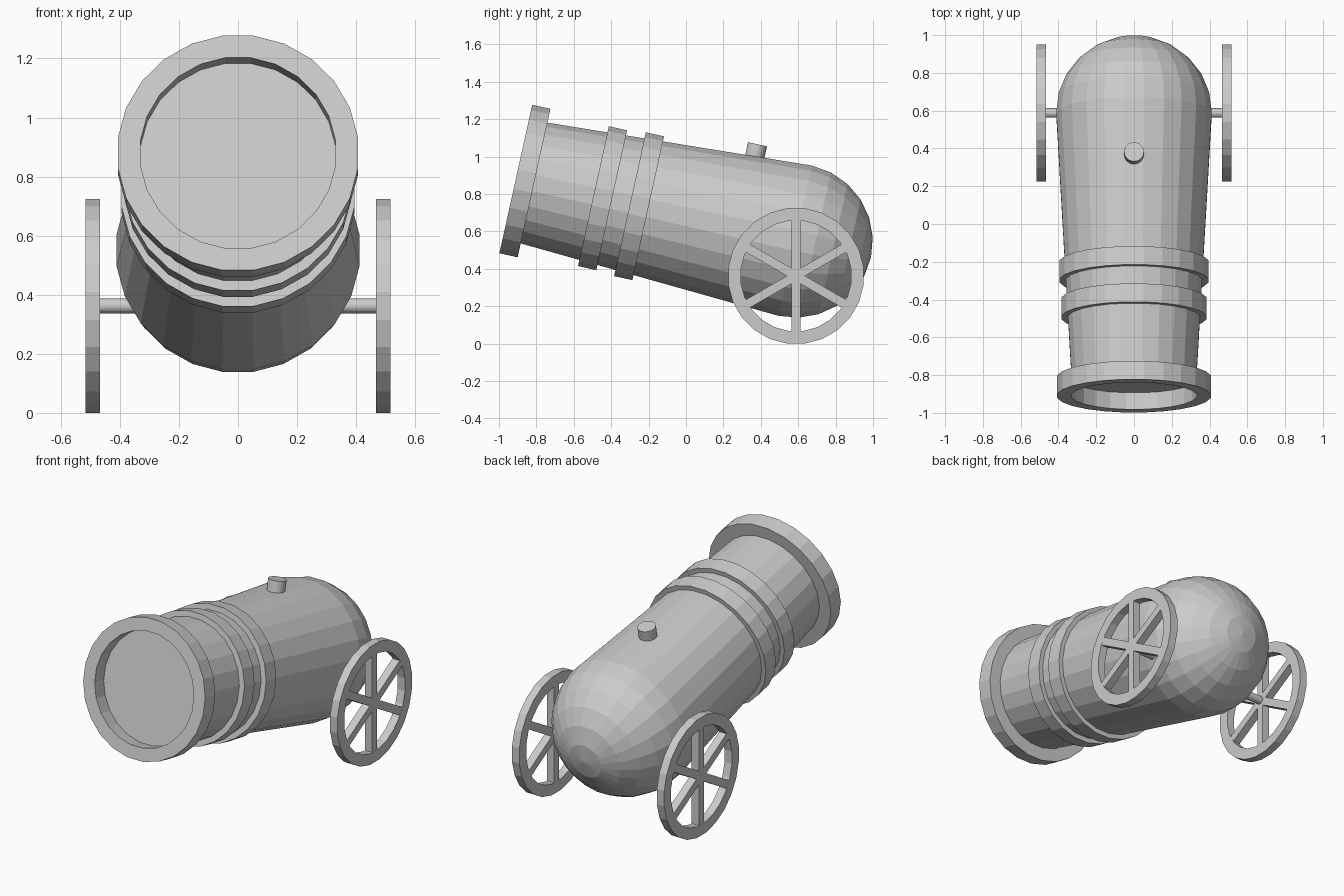
import bpy, bmesh
from math import sin, cos, pi, radians
from mathutils import Matrix

if "Cube" in bpy.data.objects:
    bpy.data.objects.remove(bpy.data.objects["Cube"])

SIDES = 24
# Barrel frame: local +y runs from the muzzle face back to the breech
BARREL = Matrix.Translation((0, -0.91, 0.88)) @ Matrix.Rotation(radians(-12.45), 4, 'X')


def finish(name, bm, matrix=Matrix()):
    bmesh.ops.remove_doubles(bm, verts=bm.verts, dist=1e-5)
    bmesh.ops.recalc_face_normals(bm, faces=bm.faces)
    mesh = bpy.data.meshes.new(name)
    bm.to_mesh(mesh)
    bm.free()
    mesh.transform(matrix)
    obj = bpy.data.objects.new(name, mesh)
    bpy.context.collection.objects.link(obj)
    return obj


def lathe(bm, profile, closed=False):
    """Revolve (radius, y) points around the y axis, with a flat on top."""
    loops = []
    for r, y in profile:
        angles = [2 * pi * (i + 0.5) / SIDES for i in range(SIDES)]
        loops.append([bm.verts.new((r * sin(a), y, r * cos(a))) for a in angles])
    pairs = list(zip(loops, loops[1:]))
    if closed:
        pairs.append((loops[-1], loops[0]))
    for a, b in pairs:
        for i in range(SIDES):
            j = (i + 1) % SIDES
            bm.faces.new((a[i], a[j], b[j], b[i]))
    return loops


def ring(name, outer, inner, y0, y1):
    bm = bmesh.new()
    lathe(bm, [(inner, y0), (outer, y0), (outer, y1), (inner, y1)], closed=True)
    return finish(name, bm, BARREL)


# Tapered barrel with a domed breech and a flat plug at the muzzle
bm = bmesh.new()
R, BREECH = 0.415, 1.53
dome = [(R * cos(k * pi / 12), BREECH + R * sin(k * pi / 12)) for k in range(6)]
loops = lathe(bm, [(0.333, 0.09)] + dome)
bm.faces.new(loops[0])
pole = bm.verts.new((0, BREECH + R, 0))
for i in range(SIDES):
    bm.faces.new((loops[-1][i], loops[-1][(i + 1) % SIDES], pole))
finish("barrel", bm, BARREL)

# Muzzle lip and two reinforcing bands
ring("muzzle_ring", 0.41, 0.333, 0.0, 0.1)
ring("front_band", 0.386, 0.33, 0.425, 0.525)
ring("rear_band", 0.397, 0.34, 0.625, 0.725)

# Fuse stub standing on the barrel
bm = bmesh.new()
bmesh.ops.create_cone(bm, cap_ends=True, segments=SIDES, radius1=0.052, radius2=0.052, depth=0.11,
                      matrix=Matrix.Translation((0, 1.222, 0.405)))
finish("fuse_stub", bm, BARREL)

# Axle
AXLE_Y, AXLE_Z = 0.588, 0.362
bm = bmesh.new()
bmesh.ops.create_cone(bm, cap_ends=True, segments=SIDES, radius1=0.025, radius2=0.025, depth=0.96,
                      matrix=Matrix.Translation((0, AXLE_Y, AXLE_Z)) @ Matrix.Rotation(pi / 2, 4, 'Y'))
finish("axle", bm)

# Wheels: a rim and three full-width bars making six spokes
for side, x in (("left", -0.492), ("right", 0.492)):
    place = Matrix.Translation((x, AXLE_Y, AXLE_Z))
    bm = bmesh.new()
    lathe(bm, [(0.297, -0.025), (0.365, -0.025), (0.365, 0.025), (0.297, 0.025)], closed=True)
    finish(side + "_wheel_rim", bm, place @ Matrix.Rotation(pi / 2, 4, 'Z'))
    bm = bmesh.new()
    for k in range(3):
        bmesh.ops.create_cube(bm, size=1, matrix=Matrix.Rotation(k * pi / 3, 4, 'X')
                              @ Matrix.Diagonal((0.049, 0.048, 0.62, 1)))
    finish(side + "_wheel_spokes", bm, place)
